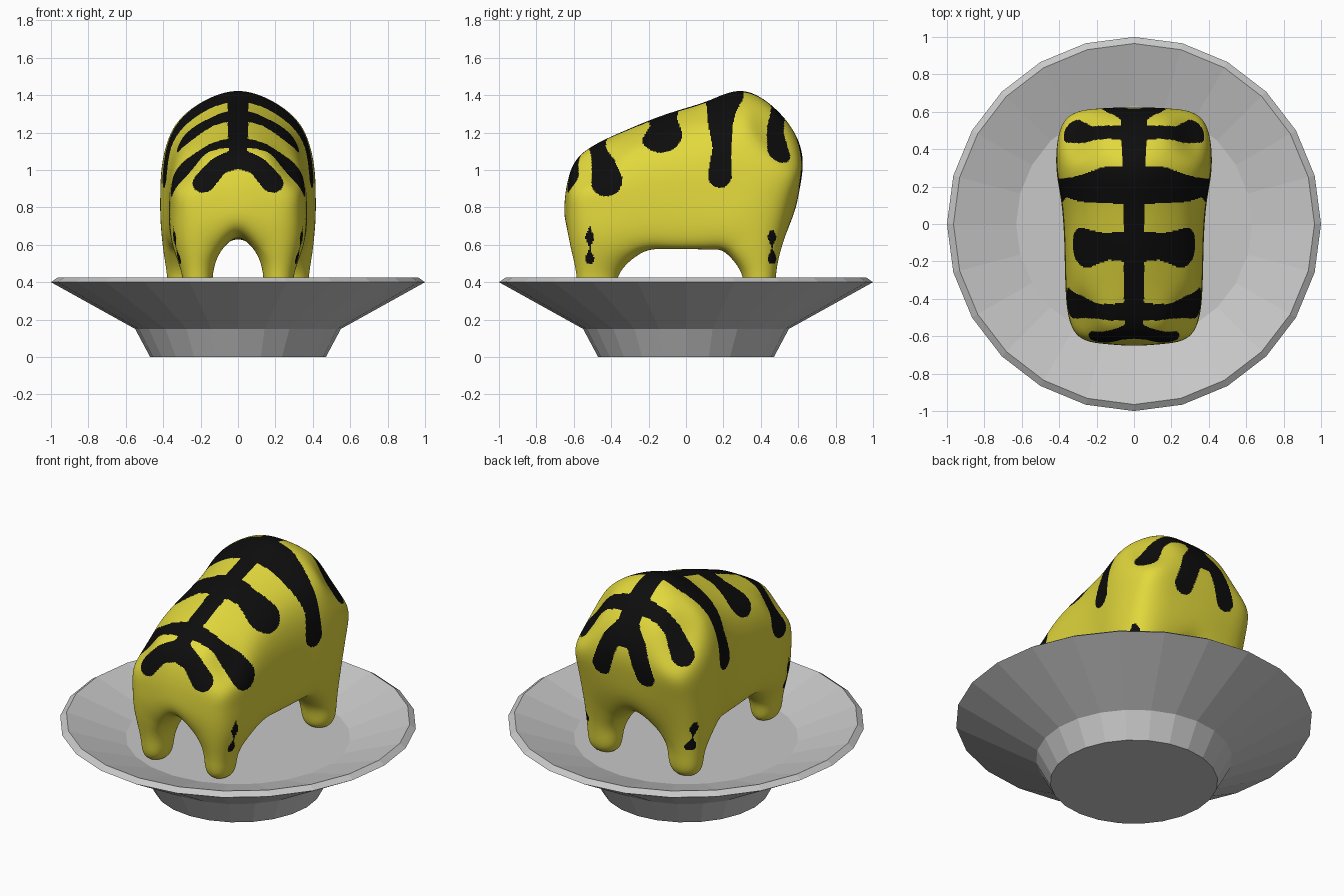
import bpy, bmesh, math
from mathutils import Vector
from mathutils.bvhtree import BVHTree

if "Cube" in bpy.data.objects:
    bpy.data.objects.remove(bpy.data.objects["Cube"])


def material(name, rgb):
    m = bpy.data.materials.new(name)
    m.diffuse_color = (*rgb, 1)
    m.use_nodes = True
    m.node_tree.nodes["Principled BSDF"].inputs["Base Color"].default_value = m.diffuse_color
    return m


YELLOW = material("yellow", (0.76, 0.69, 0.045))
BLACK = material("black", (0.004, 0.004, 0.004))
GREY = material("grey", (0.58, 0.58, 0.58))


def add_object(name, mesh, mats):
    ob = bpy.data.objects.new(name, mesh)
    bpy.context.collection.objects.link(ob)
    for m in mats:
        mesh.materials.append(m)
    return ob


# ---- dish: 24-sided lathe, flat faces
bm = bmesh.new()
N = 24
rings = []
for r, z in [(0.47, 0), (0.55, 0.15), (1.0, 0.40), (0.965, 0.424), (0.63, 0.31)]:
    rings.append([bm.verts.new((r * math.cos(2 * math.pi * a / N),
                                r * math.sin(2 * math.pi * a / N), z)) for a in range(N)])
for lo, hi in zip(rings, rings[1:]):
    for a in range(N):
        b = (a + 1) % N
        bm.faces.new((lo[a], lo[b], hi[b], hi[a]))
bm.faces.new(rings[0][::-1])
bm.faces.new(rings[-1])
bmesh.ops.recalc_face_normals(bm, faces=bm.faces)
dish = bpy.data.meshes.new("dish")
bm.to_mesh(dish)
bm.free()
add_object("dish", dish, [GREY])

# ---- animal body: block cage whose points are targets on the smooth surface
TOP_Y = [-0.55, -0.34, -0.10, 0.12, 0.32, 0.52]
TOP_Z = [1.09, 1.205, 1.30, 1.37, 1.42, 1.28]
WIDTH = [0.36, 0.365, 0.372, 0.388, 0.415, 0.42]
END_Y = {0: {5: -0.55, 4: -0.63, 3: -0.65, 2: -0.60},
         5: {5: 0.52, 4: 0.62, 3: 0.605, 2: 0.51}}
# centre x, centre y, half x, half y of each leg at its middle
LEGS = {0: (0.217, -0.472, 0.060, 0.082), 5: (0.275, 0.390, 0.076, 0.066)}
# leg roots and belly: (column, station) -> point
ROOTS = {(0, 0): (0, -0.58, 0.66), (1, 0): (0.12, -0.59, 0.58), (2, 0): (0.315, -0.565, 0.62),
         (0, 1): (0, -0.28, 0.635), (1, 1): (0.13, -0.27, 0.575), (2, 1): (0.335, -0.28, 0.58),
         (0, 4): (0, 0.24, 0.635), (1, 4): (0.15, 0.24, 0.575), (2, 4): (0.38, 0.25, 0.58),
         (0, 5): (0, 0.50, 0.66), (1, 5): (0.15, 0.49, 0.58), (2, 5): (0.365, 0.475, 0.62)}


def target(i, j, k):
    """Surface point for column i (0..2), station j (0..5), level k (0..5)."""
    zt, w = TOP_Z[j], WIDTH[j]
    h = zt - 0.6
    if k < 2:                                        # legs
        end = 0 if j < 2 else 5
        cx, cy, hx, hy = LEGS[end]
        s = 1.0 if k == 1 else 0.72
        return (cx + (hx if i == 2 else -hx) * s,
                cy + (hy if j in (1, 5) else -hy) * s, 0.44 if k == 1 else 0.33)
    if k == 2:                                       # belly
        if (i, j) in ROOTS:
            return ROOTS[i, j]
        return ((0, 0.18, 0.92 * w)[i], TOP_Y[j], (0.635, 0.60, 0.60)[i])
    if j in END_Y:                                   # front and back
        y = END_Y[j][k]
        inward = 1 if j == 0 else -1
        if i == 2:
            fx, dz = {5: (0.70, 0.17), 4: (0.85, 0.38), 3: (0.88, 0.62)}[k]
            return (fx * w, y + 0.075 * inward, zt - dz * h)
        dz = {5: 0, 4: 0.28, 3: 0.58}[k]
        return (0.45 * w * i, y + 0.01 * i * inward, zt - (dz + 0.03 * i) * h)
    if i < 2:                                        # back line
        return (0.42 * w * i, TOP_Y[j], zt - 0.06 * i * h)
    fx, dz = {5: (0.79, 0.21), 4: (0.96, 0.43), 3: (1.0, 0.69)}[k]
    return (fx * w, TOP_Y[j], zt - dz * h)


cells = {(i, j, k) for i in range(4) for j in range(5) for k in range(5)
         if k >= 2 or (i in (0, 3) and j in (0, 4))}
bm = bmesh.new()
verts, goal = {}, {}


def corner(p):
    if p not in verts:
        i = p[0] - 2
        x, y, z = target(abs(i), p[1], p[2])
        verts[p] = bm.verts.new((-x if i < 0 else x, y, z))
        goal[verts[p]] = verts[p].co.copy()
    return verts[p]


for c in sorted(cells):
    for axis in range(3):
        for side in (0, 1):
            n = list(c)
            n[axis] += 1 if side else -1
            if tuple(n) in cells:
                continue
            quad = []
            for u, v in ((0, 0), (1, 0), (1, 1), (0, 1)):
                p = list(c)
                p[axis] += side
                p[(axis + 1) % 3] += u
                p[(axis + 2) % 3] += v
                quad.append(corner(tuple(p)))
            bm.faces.new(quad if side else quad[::-1])

# push the cage out until its smooth limit surface meets the targets
for _ in range(8):
    step = {}
    for v in bm.verts:
        n = len(v.link_edges)
        s = v.co * n * n
        for e in v.link_edges:
            s = s + 4 * e.other_vert(v).co
        for lp in v.link_loops:
            s = s + lp.link_loop_next.link_loop_next.vert.co
        step[v] = goal[v] - s / (n * (n + 5))
    for v, d in step.items():
        v.co += d
cage = bpy.data.meshes.new("cage")
bm.to_mesh(cage)
bm.free()
helper = add_object("body_cage", cage, [])
sub = helper.modifiers.new("smooth", 'SUBSURF')
sub.levels = sub.render_levels = 5
deps = bpy.context.evaluated_depsgraph_get()
body = bpy.data.meshes.new_from_object(helper.evaluated_get(deps))
body.name = "animal_body"
bpy.data.objects.remove(helper)
add_object("animal_body", body, [YELLOW, BLACK])

# ---- black markings: spine and drips, each a path of (x, y, z, radius), mirrored
MARKS = [
    [(0, -0.56, 1.08, .05), (0, -0.3, 1.22, .055), (0, 0, 1.33, .055),
     (0, 0.3, 1.42, .06), (0, 0.5, 1.33, .07), (0, 0.6, 1.17, .07)],
    [(0, -0.58, 1.07, .07), (.10, -.60, 1.03, .055), (.185, -.625, .945, .065)],
    [(0, -.46, 1.14, .06), (.2, -.47, 1.10, .045), (.30, -.46, 1.04, .07), (.355, -.43, .95, .085)],
    [(0, -.12, 1.29, .09), (.15, -.12, 1.26, .075), (.27, -.13, 1.19, .11)],
    [(0, .21, 1.39, .11), (.14, .21, 1.36, .10), (.27, .19, 1.27, .075),
     (.36, .195, 1.12, .05), (.395, .18, .97, .065)],
    [(0, .5, 1.34, .06), (.18, .5, 1.30, .045), (.28, .5, 1.24, .05), (.35, .515, 1.12, .07)],
    [(0, .58, 1.22, .07), (.09, .61, 1.12, .06), (.15, .62, .95, .06)]]
tree = BVHTree.FromPolygons([v.co for v in body.vertices], [p.vertices for p in body.polygons])
segments = []
for path in MARKS:
    pts = [(tree.find_nearest(Vector(p[:3]))[0], p[3]) for p in path]
    for (a, ra), (b, rb) in zip(pts, pts[1:]):
        d = b - a
        segments.append((a, d, 1 / max(d.length_squared, 1e-9), ra, rb - ra))


def is_marked(p):
    if p.z > 0.8:
        for a, d, inv, ra, dr in segments:
            q = p - a
            t = min(1.0, max(0.0, q.dot(d) * inv))
            if (q - d * t).length < ra + dr * t:
                return True
        return False
    # small specks on the outer corners of the legs
    for y, x, top in ((-0.515, 0.24, 0.70), (0.46, 0.29, 0.68)):
        if 0.50 < p.z < top and p.x > x:
            if abs(p.y - y) < 0.013 + 0.010 * math.cos((p.z - 0.64) * 55):
                return True
    return False


for f in body.polygons:
    f.use_smooth = True
    c = f.center.copy()
    c.x = abs(c.x)
    f.material_index = 1 if is_marked(c) else 0
